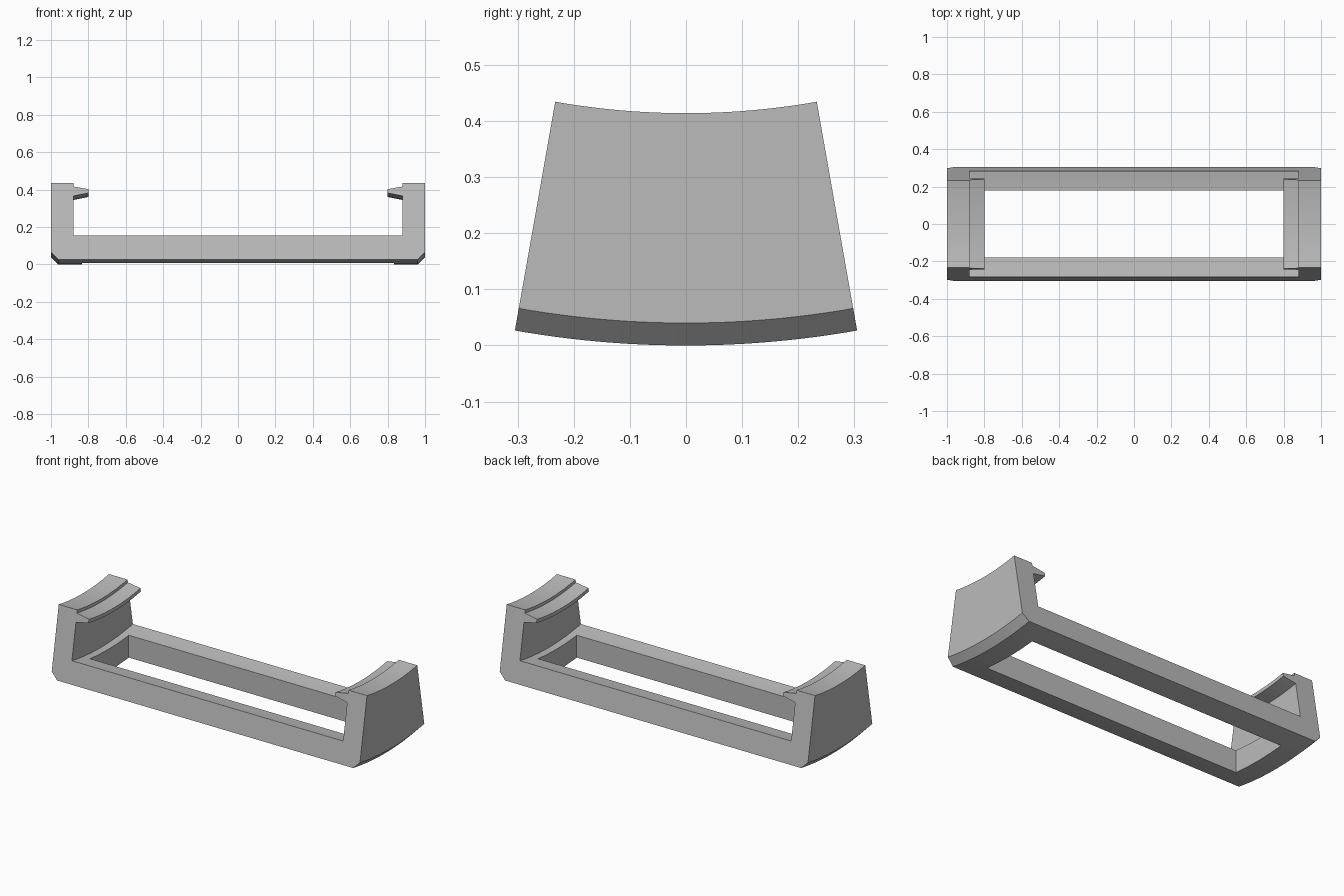
import bpy, bmesh, math

cube = bpy.data.objects.get("Cube")
if cube:
    bpy.data.objects.remove(cube, do_unlink=True)

RADIUS = 1.756              # outer radius, arc axis runs along x at this height
HALF_ANGLE = math.radians(10)
STEPS = 24

grey = bpy.data.materials.new("light_grey")
grey.use_nodes = True
colour = (0.5, 0.5, 0.5, 1)
grey.diffuse_color = colour
grey.node_tree.nodes["Principled BSDF"].inputs["Base Color"].default_value = colour


def add_object(name, bm):
    bmesh.ops.recalc_face_normals(bm, faces=bm.faces)
    mesh = bpy.data.meshes.new(name)
    bm.to_mesh(mesh)
    bm.free()
    mesh.materials.append(grey)
    obj = bpy.data.objects.new(name, mesh)
    bpy.context.collection.objects.link(obj)
    return obj


# Half cross-section as (x, depth inward from the outer arc): base, arm, hooked lip
half = [(0.96, 0), (1, 0.04), (1, 0.414), (0.88, 0.414), (0.88, 0.396),
        (0.80, 0.382), (0.80, 0.361), (0.88, 0.345), (0.88, 0.13)]
profile = half + [(-x, d) for x, d in reversed(half)]

# Curved bracket: sweep the section along the arc and cap both ends
bm = bmesh.new()
rings = []
for i in range(STEPS + 1):
    a = HALF_ANGLE * (2 * i / STEPS - 1)
    rings.append([bm.verts.new((x, (RADIUS - d) * math.sin(a),
                                RADIUS - (RADIUS - d) * math.cos(a)))
                  for x, d in profile])
n = len(profile)
for r0, r1 in zip(rings, rings[1:]):
    for j in range(n):
        k = (j + 1) % n
        bm.faces.new((r0[j], r0[k], r1[k], r1[j]))
bm.faces.new(rings[0])
bm.faces.new(rings[-1])
bracket = add_object("curved_bracket", bm)

# Rectangular opening through the base
bm = bmesh.new()
bmesh.ops.create_cube(bm, size=1)
bmesh.ops.scale(bm, vec=(1.67, 0.36, 0.5), verts=bm.verts)
cutter = add_object("opening_cutter", bm)
cutter.hide_render = True
cutter.hide_viewport = False

mod = bracket.modifiers.new("opening", 'BOOLEAN')
mod.operation = 'DIFFERENCE'
mod.solver = 'EXACT'
mod.object = cutter
bpy.context.view_layer.objects.active = bracket
bracket.select_set(True)
bpy.ops.object.modifier_apply(modifier=mod.name)
bpy.data.objects.remove(cutter, do_unlink=True)

# Smooth arcs, sharp edges
bpy.ops.object.shade_smooth_by_angle(angle=math.radians(8))
